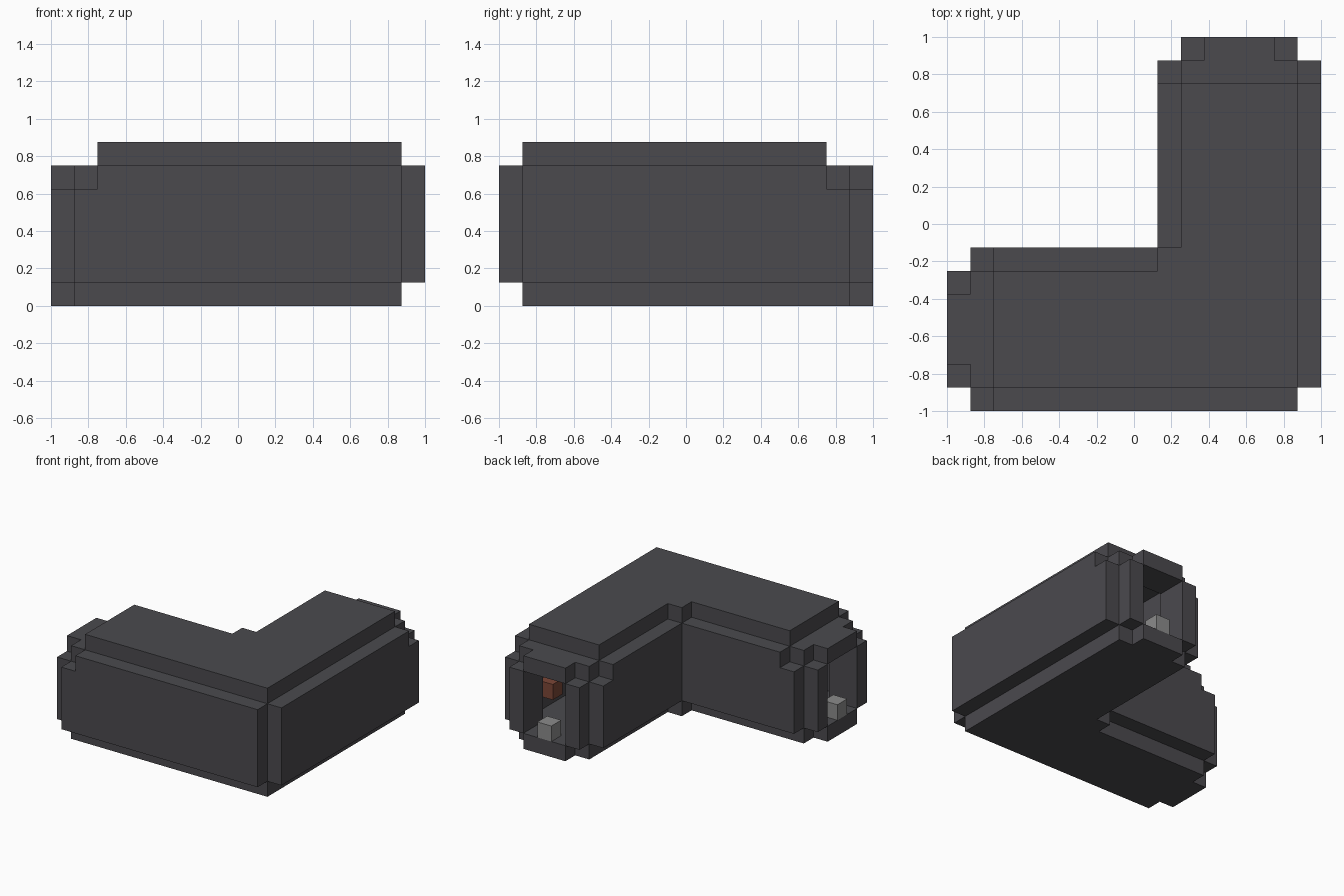
import bpy
import bmesh

U = 0.125  # one block

if "Cube" in bpy.data.objects:
    bpy.data.objects.remove(bpy.data.objects["Cube"], do_unlink=True)


def make_material(name, color):
    mat = bpy.data.materials.new(name)
    mat.use_nodes = True
    mat.diffuse_color = (*color, 1)
    mat.node_tree.nodes["Principled BSDF"].inputs["Base Color"].default_value = (*color, 1)
    return mat


DARK = make_material("dark grey", (0.07, 0.068, 0.076))
LIGHT = make_material("light grey", (0.26, 0.26, 0.26))
RUST = make_material("rust red", (0.20, 0.062, 0.038))


def prism(name, outline, z0, z1, mat=DARK):
    """Extrude a plan outline, given in blocks, from z0 to z1."""
    bm = bmesh.new()
    base = bm.faces.new([bm.verts.new((x * U, y * U, z0 * U)) for x, y in outline])
    top = bmesh.ops.extrude_face_region(bm, geom=[base])["geom"]
    verts = [v for v in top if isinstance(v, bmesh.types.BMVert)]
    bmesh.ops.translate(bm, vec=(0, 0, (z1 - z0) * U), verts=verts)
    bmesh.ops.recalc_face_normals(bm, faces=bm.faces)
    mesh = bpy.data.meshes.new(name)
    bm.to_mesh(mesh)
    bm.free()
    mesh.materials.append(mat)
    obj = bpy.data.objects.new(name, mesh)
    bpy.context.collection.objects.link(obj)
    return obj


def box(name, x0, x1, y0, y1, z0, z1, mat=DARK):
    return prism(name, [(x0, y0), (x1, y0), (x1, y1), (x0, y1)], z0, z1, mat)


def pair(name, x0, x1, y0, y1, z0, z1, mat=DARK):
    """Box on the back arm plus its reflection, across the diagonal, on the side arm."""
    box("back_" + name, x0, x1, y0, y1, z0, z1, mat)
    box("side_" + name, -y1, -y0, -x1, -x0, z0, z1, mat)


# L-shaped floor and roof with a stepped inner corner
def elbow(end):
    return [(-end, -7), (7, -7), (7, end), (2, end), (2, -1),
            (1, -1), (1, -2), (-end, -2)]


prism("floor", elbow(7), 0, 1)
prism("roof", elbow(6), 6, 7)

# Long walls of both arms
pair("outer_wall", 7, 8, -7, 6, 1, 6)
pair("inner_wall", 1, 2, -1, 6, 1, 6)

# Stepped collars at the two open ends
pair("collar_top", 2, 7, 6, 7, 5, 6)
pair("collar_outer_side", 6, 8, 6, 7, 1, 5)
pair("collar_inner_side", 1, 3, 6, 7, 1, 5)
pair("lip_top", 3, 6, 7, 8, 5, 6)
pair("lip_bottom", 3, 6, 7, 8, 0, 1)
pair("lip_outer_side", 6, 7, 7, 8, 1, 5)
pair("lip_inner_side", 2, 3, 7, 8, 1, 5)

# Small blocks in the openings and on the inner wall
pair("end_block", 4, 5, 7, 8, 1, 2, LIGHT)
box("wall_block", 6, 7, 4, 5, 2, 3, RUST)
